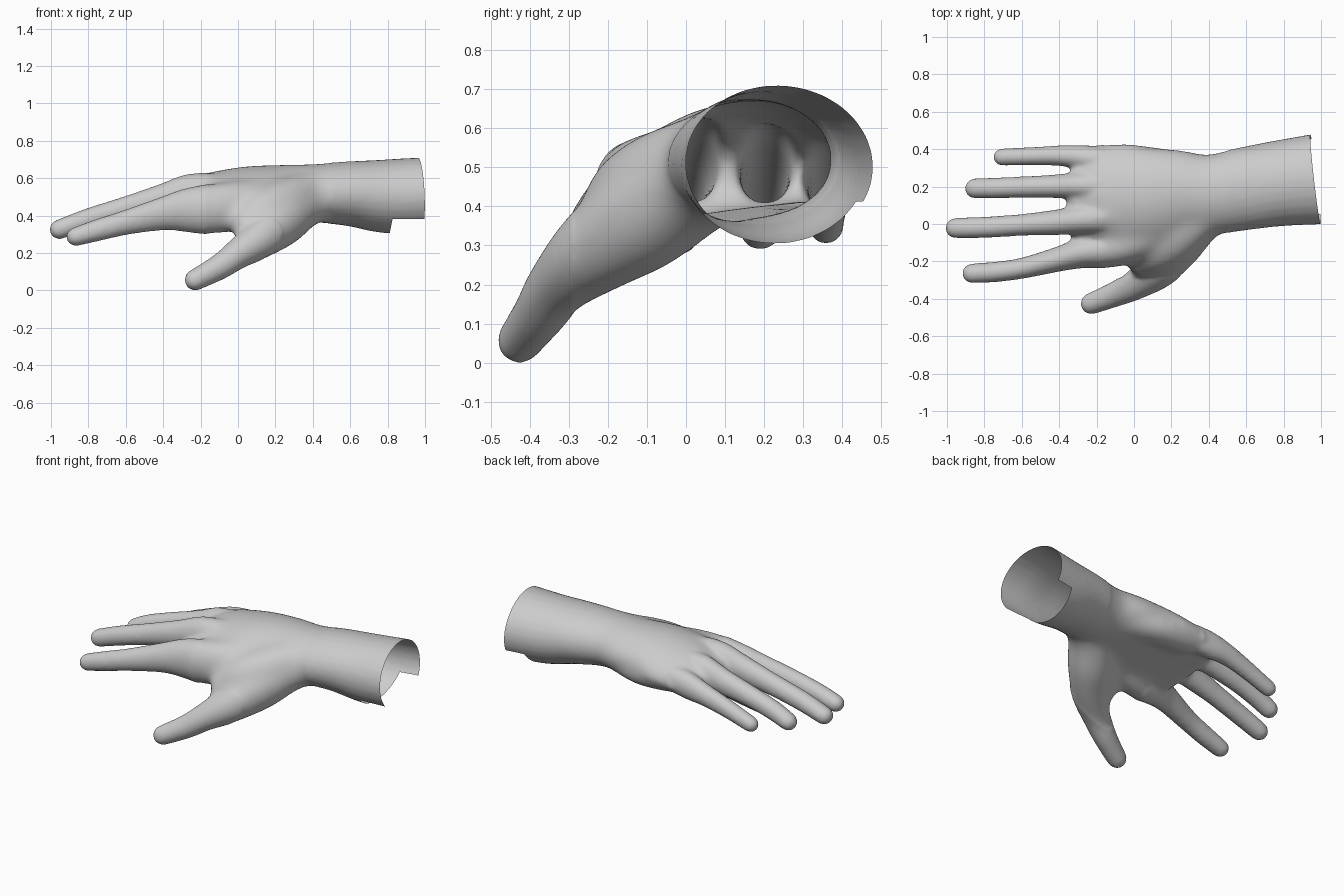
import bpy
import bmesh
import math
from mathutils import Vector

cube = bpy.data.objects.get("Cube")
if cube:
    bpy.data.objects.remove(cube, do_unlink=True)

SIDES = 28
UP = Vector((0, 0, 1))


def spline(stations, steps=5):
    """Smooth the stations with a Catmull-Rom spline."""
    rows = [tuple(s) + (0,) * (7 - len(s)) for s in stations]
    out = []
    for i in range(len(rows) - 1):
        a, b, c, d = rows[max(i - 1, 0)], rows[i], rows[i + 1], rows[min(i + 2, len(rows) - 1)]
        for k in range(steps):
            t = k / steps
            out.append([0.5 * (2 * q + (r - p) * t + (2 * p - 5 * q + 4 * r - s) * t * t
                               + (3 * q - p - 3 * r + s) * t ** 3)
                        for p, q, r, s in zip(a, b, c, d)])
    return out + [list(rows[-1])]


def limb(bm, stations):
    """Loft oval rings along a path: x, y, z, side radius, up radius, tilt, arch."""
    rows = spline(stations)
    rings = []

    def ring(pos, tangent, row, scale=1):
        side = tangent.cross(UP).normalized()
        up = side.cross(tangent).normalized()
        tilt = math.radians(row[5])
        s = side * math.cos(tilt) + up * math.sin(tilt)
        u = up * math.cos(tilt) - side * math.sin(tilt)
        verts = []
        for k in range(SIDES):
            a = math.tau * k / SIDES
            p, q = row[3] * scale * math.cos(a), row[4] * scale * math.sin(a)
            verts.append(bm.verts.new(pos + s * p + u * (q - row[6] * p * p)))
        rings.append(verts)

    for i, row in enumerate(rows):
        before, after = rows[max(i - 1, 0)], rows[min(i + 1, len(rows) - 1)]
        tangent = (Vector(after[:3]) - Vector(before[:3])).normalized()
        ring(Vector(row[:3]), tangent, row)
    # rounded tip
    for deg in (20, 40, 58, 72, 83):
        a = math.radians(deg)
        reach = min(row[3], row[4]) * math.sin(a)
        ring(Vector(row[:3]) + tangent * reach, tangent, row, math.cos(a))

    for lo, hi in zip(rings, rings[1:]):
        for k in range(SIDES):
            n = (k + 1) % SIDES
            bm.faces.new((lo[k], lo[n], hi[n], hi[k]))
    bm.faces.new(rings[0])
    bm.faces.new(rings[-1])


bm = bmesh.new()

# forearm, wrist and arched palm
limb(bm, [
    (1.08, .25, .51, .25, .206, -4),
    (.8, .22, .503, .231, .198, -3),
    (.6, .19, .517, .222, .174),
    (.4, .155, .52, .218, .156, 4, .2),
    (.24, .15, .52, .252, .151, 7, .4),
    (.05, .11, .52, .316, .142, 8, .6),
    (-.15, .10, .505, .322, .121, 8, .65),
    (-.27, .10, .48, .30, .092, 8, .7),
])

# index, middle, ring and little fingers with their knuckles
limb(bm, [(.22, .02, .53, .08, .08), (.04, -.08, .468, .105, .125),
          (-.12, -.13, .437, .105, .137), (-.27, -.152, .428, .085, .119),
          (-.4, -.187, .41, .067, .09), (-.6, -.237, .363, .056, .067),
          (-.75, -.257, .322, .055, .059), (-.868, -.264, .287, .053, .051)])
limb(bm, [(.15, .08, .55, .09, .08), (-.12, .04, .533, .09, .095),
          (-.26, .025, .52, .08, .102), (-.4, .01, .488, .069, .083),
          (-.6, -.005, .437, .058, .066), (-.8, -.018, .38, .057, .059),
          (-.956, -.022, .326, .055, .053)])
limb(bm, [(.15, .18, .55, .09, .07), (-.12, .195, .525, .085, .09),
          (-.27, .205, .51, .077, .098), (-.4, .202, .48, .064, .079),
          (-.6, .197, .432, .057, .063), (-.75, .192, .385, .056, .058),
          (-.852, .19, .34, .054, .053)])
limb(bm, [(.1, .29, .52, .09, .07), (-.12, .33, .495, .08, .08),
          (-.27, .355, .475, .066, .081), (-.4, .365, .45, .055, .065),
          (-.55, .362, .405, .049, .055), (-.706, .358, .349, .047, .047)])

# thumb and its base mound
limb(bm, [(.46, .1, .5, .13, .12), (.34, .02, .455, .135, .13),
          (.23, -.11, .37, .137, .14), (.125, -.235, .28, .114, .112),
          (0, -.327, .195, .082, .081), (-.1, -.375, .125, .068, .069),
          (-.229, -.426, .056, .058, .058)])

# webbing that joins the thumb base to the back of the hand
limb(bm, [(.42, .09, .54, .11, .11), (.24, -.05, .47, .14, .13),
          (.13, -.14, .4, .125, .135), (.05, -.195, .345, .09, .1)])

# heel of the palm below the little finger
limb(bm, [(.33, .24, .475, .09, .08), (.1, .31, .465, .105, .085),
          (-.12, .325, .465, .083, .078)])

bmesh.ops.recalc_face_normals(bm, faces=bm.faces[:])
mesh = bpy.data.meshes.new("hand_parts")
bm.to_mesh(mesh)
bm.free()
hand = bpy.data.objects.new("hand", mesh)
bpy.context.scene.collection.objects.link(hand)

# fuse the parts into one soft skin
fuse = hand.modifiers.new("fuse", 'REMESH')
fuse.mode = 'VOXEL'
fuse.voxel_size = 0.011
soften = hand.modifiers.new("soften", 'SMOOTH')
soften.factor = 0.5
soften.iterations = 14
graph = bpy.context.evaluated_depsgraph_get()
skin = bpy.data.meshes.new_from_object(hand.evaluated_get(graph))
hand.modifiers.clear()
hand.data = skin
bpy.data.meshes.remove(mesh)
skin.name = "hand"

bm = bmesh.new()
bm.from_mesh(skin)

# blend the thumb base and knuckles further into the palm
palm = [v for v in bm.verts if -.16 < v.co.x < .5 and v.co.y > -.29]
for i in range(45):
    bmesh.ops.smooth_vert(bm, verts=palm, factor=.5,
                          use_axis_x=True, use_axis_y=True, use_axis_z=True)


def cut(point, normal, open_end=False):
    """Slice the forearm along a plane; optionally drop what lies beyond it."""
    faces = [f for f in bm.faces if f.calc_center_median().x > .6]
    edges = {e for f in faces for e in f.edges}
    verts = {v for f in faces for v in f.verts}
    bmesh.ops.bisect_plane(bm, geom=faces + list(edges) + list(verts), dist=1e-5,
                           plane_co=point, plane_no=normal, clear_outer=open_end)


# open, slanted forearm end with a notch underneath
cut((.998, 0, .5), (1, .115, .04), True)
planes = [(Vector((.82, 0, .35)), Vector((1, 0, -.2))),
          (Vector((.82, .1, .385)), Vector((0, .08, -1)))]
for point, normal in planes:
    cut(point, normal)
notch = [f for f in bm.faces
         if all((f.calc_center_median() - p).dot(n) > 0 for p, n in planes)]
bmesh.ops.delete(bm, geom=notch, context='FACES')

for f in bm.faces:
    f.smooth = True
bm.to_mesh(skin)
bm.free()

# single grey skin
grey = bpy.data.materials.new("light_grey")
grey.use_nodes = True
colour = (.6, .6, .6, 1)
grey.diffuse_color = colour
grey.node_tree.nodes["Principled BSDF"].inputs["Base Color"].default_value = colour
skin.materials.clear()
skin.materials.append(grey)
